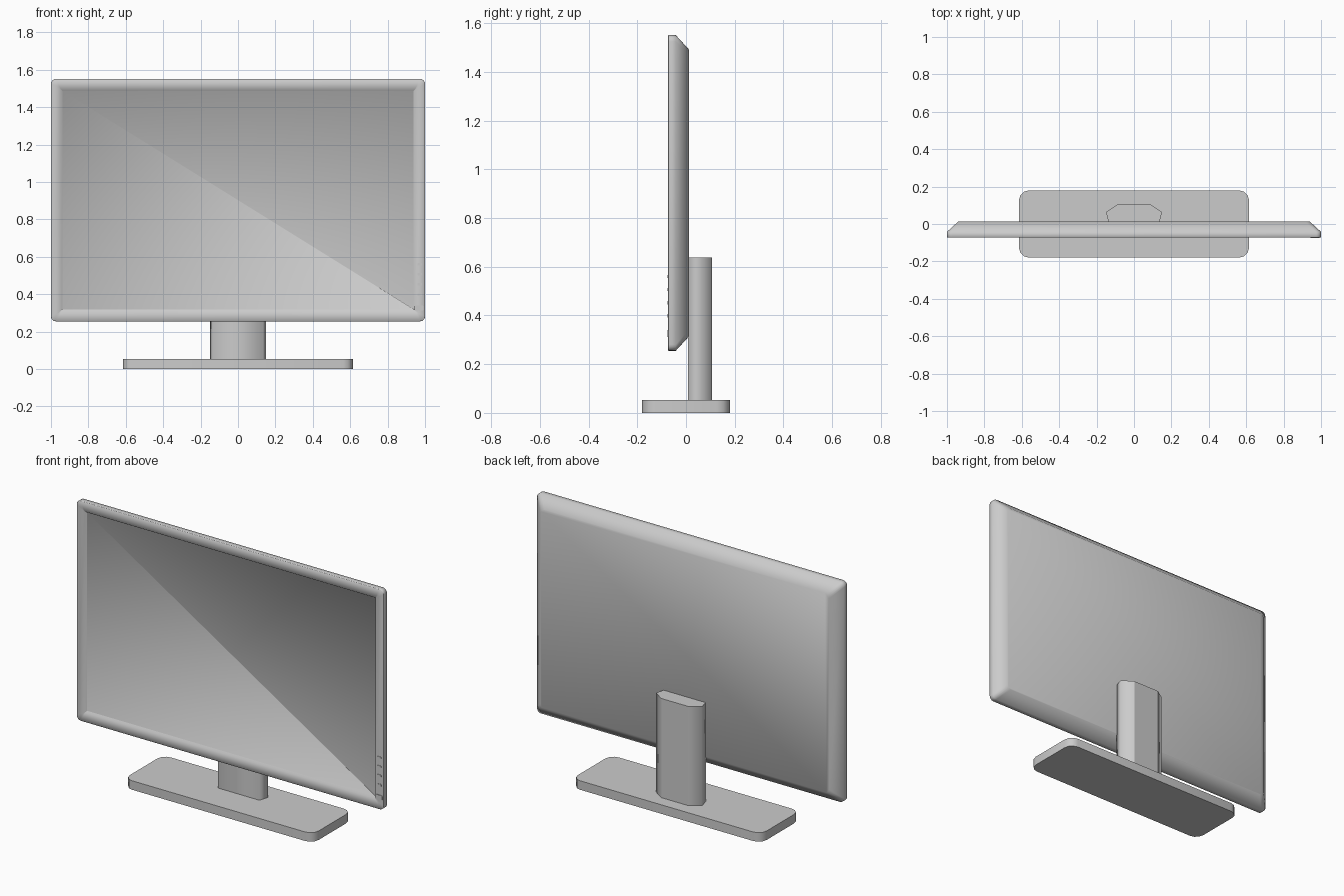
import bpy, bmesh, math

if "Cube" in bpy.data.objects:
    bpy.data.objects.remove(bpy.data.objects["Cube"])


def rounded_rect(w, h, r, segs):
    """Outline points of a rounded rectangle with half sizes w, h."""
    pts = []
    for i, (sx, sy) in enumerate([(1, 1), (-1, 1), (-1, -1), (1, -1)]):
        for k in range(segs + 1):
            a = math.pi / 2 * (i + k / segs)
            pts.append((sx * (w - r) + r * math.cos(a), sy * (h - r) + r * math.sin(a)))
    return pts


def loft(name, rings, angle):
    """Skin a list of equal-length 3D rings and cap both ends."""
    bm = bmesh.new()
    loops = [[bm.verts.new(p) for p in ring] for ring in rings]
    n = len(loops[0])
    for a, b in zip(loops, loops[1:]):
        for i in range(n):
            j = (i + 1) % n
            bm.faces.new((a[i], a[j], b[j], b[i]))
    bm.faces.new(loops[0])
    bm.faces.new(loops[-1])
    bmesh.ops.recalc_face_normals(bm, faces=bm.faces)
    mesh = bpy.data.meshes.new(name)
    bm.to_mesh(mesh)
    bm.free()
    obj = bpy.data.objects.new(name, mesh)
    bpy.context.collection.objects.link(obj)
    bpy.ops.object.select_all(action='DESELECT')
    obj.select_set(True)
    bpy.context.view_layer.objects.active = obj
    bpy.ops.object.shade_smooth_by_angle(angle=math.radians(angle))
    return obj


def extrude_z(name, pts, z0, z1, angle):
    return loft(name, [[(x, y, z) for x, y in pts] for z in (z0, z1)], angle)


# Display panel: recessed screen, bezel, side wall, sloped back
CZ = 0.903


def panel_ring(w, h, r, y, dz=0.0):
    return [(x, y, CZ + dz + z) for x, z in rounded_rect(w, h, r, 4)]


loft("display_panel", [
    panel_ring(0.939, 0.584, 0.001, -0.062),
    panel_ring(0.946, 0.591, 0.001, -0.073),
    panel_ring(0.998, 0.646, 0.024, -0.073),
    panel_ring(1.0, 0.648, 0.026, -0.071),
    panel_ring(1.0, 0.648, 0.026, -0.042),
    panel_ring(0.94, 0.588, 0.026, 0.013),
], 60)

# Control buttons on the right bezel
for i, (x, z, w, h) in enumerate([(0.968, 0.326, 0.023, 0.014), (0.972, 0.398, 0.013, 0.007),
                                  (0.972, 0.453, 0.013, 0.007), (0.972, 0.507, 0.013, 0.006),
                                  (0.972, 0.560, 0.013, 0.006)]):
    outline = rounded_rect(w, h, 0.004, 2)
    loft(f"button_{i + 1}", [[(x + u, y, z + v) for u, v in outline] for y in (-0.076, -0.068)], 40)

# Stand neck with chamfered back
half = [(0.135, 0.008), (0.15, 0.064), (0.087, 0.106)]
neck = extrude_z("stand_neck", half + [(-x, y) for x, y in reversed(half)], 0.045, 0.637, 80)
for e in neck.data.edges:
    if all(neck.data.vertices[v].co.y > 0.1 for v in e.vertices):
        e.use_edge_sharp = True

# Base plate
extrude_z("base_plate", rounded_rect(0.615, 0.18, 0.053, 3), 0.0, 0.053, 40)
